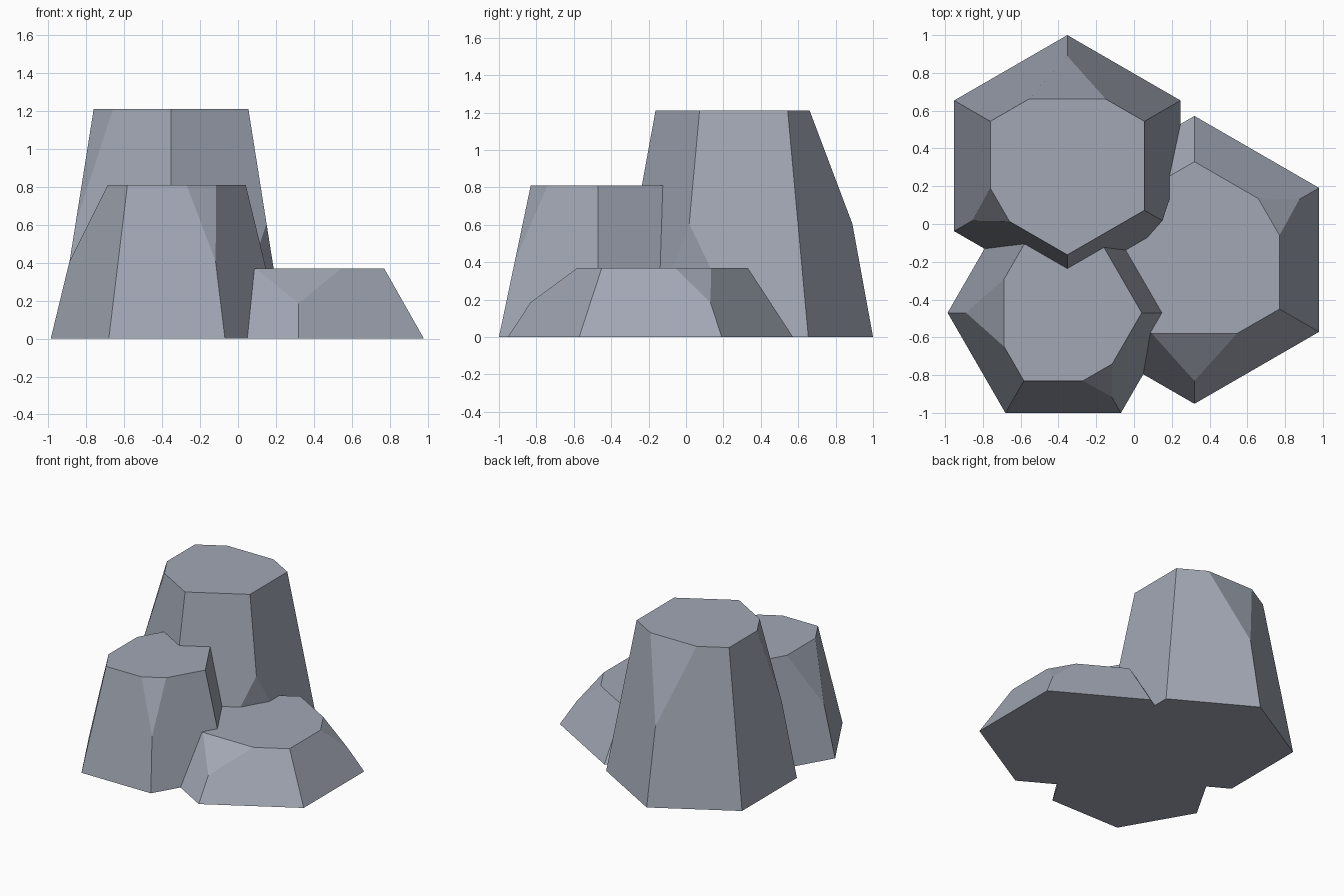
import bpy
import bmesh
import math
from mathutils import Vector

cube = bpy.data.objects.get("Cube")
if cube:
    bpy.data.objects.remove(cube, do_unlink=True)

# One grey stone colour
stone = bpy.data.materials.new("grey_stone")
stone.use_nodes = True
colour = (0.36, 0.39, 0.46, 1.0)
stone.diffuse_color = colour
bsdf = stone.node_tree.nodes["Principled BSDF"]
bsdf.inputs["Base Color"].default_value = colour
bsdf.inputs["Roughness"].default_value = 1.0


def ring(centre, radius, z, start):
    """Six corners of a level hexagon."""
    return [Vector((centre[0] + radius * math.cos(start + i * math.pi / 3),
                    centre[1] + radius * math.sin(start + i * math.pi / 3), z))
            for i in range(6)]


def cut_corner(corners, i, share):
    """Replace a corner by a point on each of its two edges."""
    return [corners[i].lerp(corners[(i + step) % 6], share) for step in (-1, 1)]


def make_rock(name, centre, base_radius, top_radius, height, start_degrees):
    """Tapered hexagon; alternate corners are chipped from half height."""
    start = math.radians(start_degrees)
    base = ring(centre, base_radius, 0, start)
    top = ring(centre, top_radius, height, start)
    points = []
    for i in range(6):
        if i in (0, 2):      # large and small chips at the top
            points += cut_corner(top, i, 0.5 if i == 0 else 0.25)
        else:
            points.append(top[i])
        if i == 4:           # chip at the foot
            points += cut_corner(base, i, 0.5)
        else:
            points.append(base[i])
        if i % 2 == 0:
            points.append(base[i].lerp(top[i], 0.5))

    bm = bmesh.new()
    for point in points:
        bm.verts.new(point)
    bmesh.ops.convex_hull(bm, input=bm.verts[:])
    bmesh.ops.dissolve_limit(bm, angle_limit=math.radians(1),
                             verts=bm.verts[:], edges=bm.edges[:])
    bmesh.ops.recalc_face_normals(bm, faces=bm.faces[:])
    mesh = bpy.data.meshes.new(name)
    bm.to_mesh(mesh)
    bm.free()
    mesh.materials.append(stone)
    rock = bpy.data.objects.new(name, mesh)
    bpy.context.collection.objects.link(rock)
    return rock


# Three rocks leaning into one another, each turned differently
make_rock("tall_rock", (-0.353, 0.308), 0.692, 0.471, 1.21, 90)
make_rock("low_rock", (0.32, -0.19), 0.762, 0.52, 0.37, 270)
make_rock("middle_rock", (-0.375, -0.47), 0.612, 0.416, 0.81, 180)
